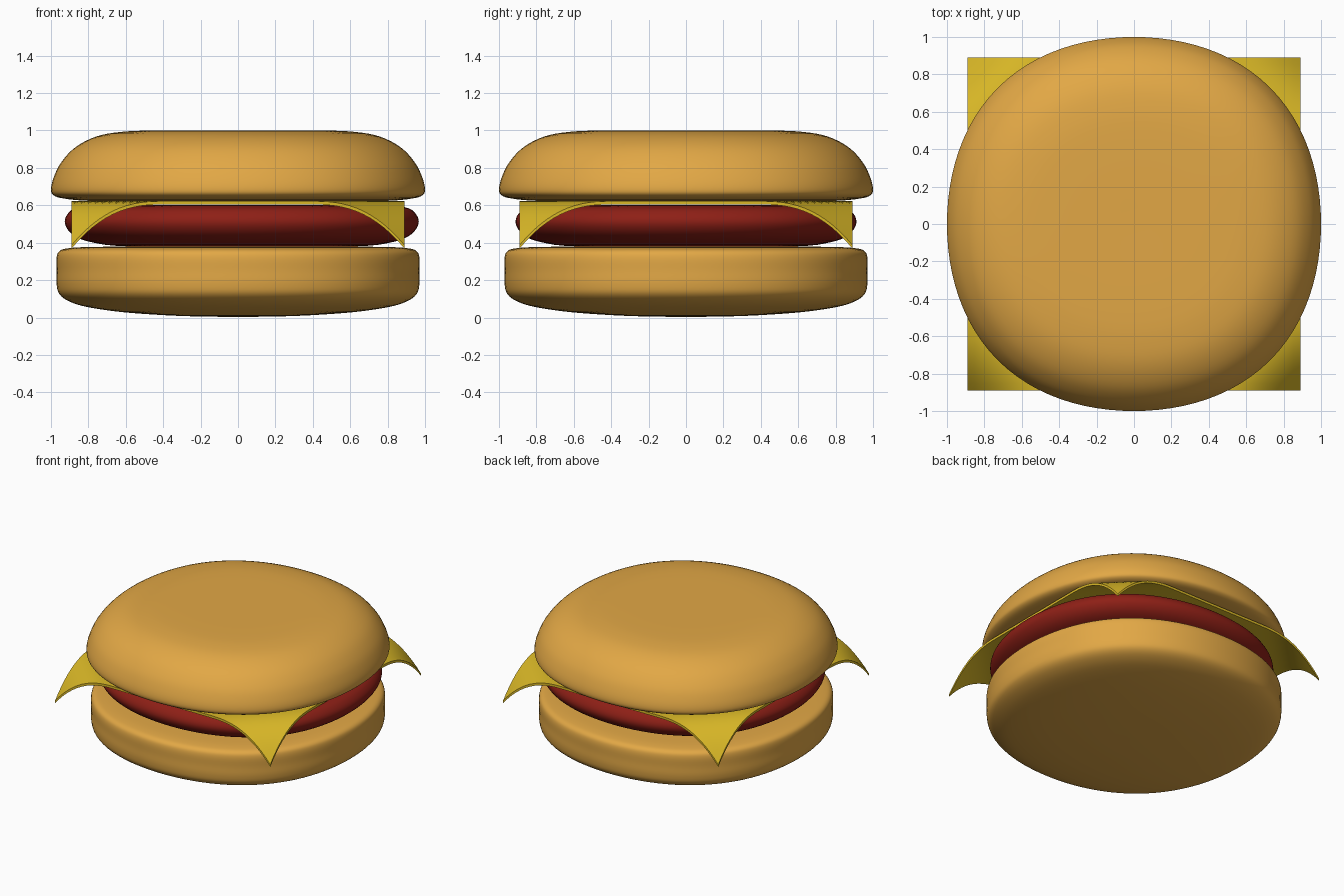
import bpy, bmesh
from math import cos, sin, tau
from mathutils import Vector

if "Cube" in bpy.data.objects:
    bpy.data.objects.remove(bpy.data.objects["Cube"])


def material(name, rgb):
    m = bpy.data.materials.new(name)
    m.diffuse_color = (*rgb, 1)
    m.use_nodes = True
    m.node_tree.nodes["Principled BSDF"].inputs["Base Color"].default_value = m.diffuse_color
    return m


def finish(name, bm, mat):
    bmesh.ops.recalc_face_normals(bm, faces=bm.faces)
    me = bpy.data.meshes.new(name)
    bm.to_mesh(me)
    bm.free()
    ob = bpy.data.objects.new(name, me)
    bpy.context.collection.objects.link(ob)
    me.materials.append(mat)
    me.shade_smooth()
    return ob


def smooth_profile(pts, steps=4):
    # Catmull-Rom curve through the profile points
    p = [Vector(q) for q in pts]
    p = [p[0]] + p + [p[-1]]
    out = []
    for a, b, c, d in zip(p, p[1:], p[2:], p[3:]):
        for i in range(steps):
            t = i / steps
            out.append(0.5 * (2 * b + (c - a) * t + (2 * a - 5 * b + 4 * c - d) * t * t
                              + (3 * b - a - 3 * c + d) * t ** 3))
    return out + [p[-1]]


def round_layer(name, pts, mat, sides=96, sy=1.0, x0=0.0):
    # Lathe with a slightly squared-off outline
    bm = bmesh.new()
    prof = smooth_profile(pts)
    rings = []
    for r, z in prof[1:-1]:
        ring = []
        for i in range(sides):
            a = tau * i / sides
            k = r * (1 + 0.015 * (1 - cos(4 * a)))
            ring.append(bm.verts.new((x0 + k * cos(a), sy * k * sin(a), z)))
        rings.append(ring)
    ends = [bm.verts.new((x0, 0, prof[i].y)) for i in (0, -1)]
    for i in range(sides):
        j = (i + 1) % sides
        for lo, hi in zip(rings, rings[1:]):
            bm.faces.new((lo[i], lo[j], hi[j], hi[i]))
        bm.faces.new((ends[0], rings[0][j], rings[0][i]))
        bm.faces.new((ends[1], rings[-1][i], rings[-1][j]))
    return finish(name, bm, mat)


bread = material("bread", (0.76, 0.39, 0.06))
meat = material("meat", (0.27, 0.014, 0.008))
cheese = material("cheese", (0.70, 0.48, 0.02))

# Buns
round_layer("bottom_bun", [(0, 0.003), (0.3, 0.008), (0.6, 0.027), (0.8, 0.055), (0.9, 0.085),
                           (0.955, 0.125), (0.97, 0.18), (0.97, 0.25), (0.97, 0.32), (0.955, 0.355),
                           (0.91, 0.37), (0.8, 0.377), (0.5, 0.38), (0, 0.38)], bread)
round_layer("top_bun", [(0, 0.617), (0.5, 0.618), (0.8, 0.624), (0.93, 0.636), (0.985, 0.653),
                        (1.0, 0.685), (0.985, 0.75), (0.945, 0.83), (0.87, 0.91), (0.76, 0.967),
                        (0.63, 0.992), (0.45, 1.0), (0, 1.0)], bread)

# Patty
round_layer("patty", [(0, 0.375), (0.6, 0.38), (0.8, 0.402), (0.9, 0.44), (0.945, 0.5),
                      (0.93, 0.555), (0.87, 0.59), (0.7, 0.6), (0, 0.6)], meat, sy=0.963, x0=0.02)

# Cheese slice with drooping corners
bm = bmesh.new()
bmesh.ops.create_grid(bm, x_segments=48, y_segments=48, size=0.89)
layers = [bm.verts[:]]
copy = bmesh.ops.duplicate(bm, geom=bm.verts[:] + bm.edges[:] + bm.faces[:])
layers.append([g for g in copy["geom"] if isinstance(g, bmesh.types.BMVert)])
for verts, top in zip(layers, (0.622, 0.604)):
    for v in verts:
        d = max(0, abs(v.co.x) + abs(v.co.y) - 1.29)
        v.co.z = top - 0.235 * (d / 0.49) ** 2.5
bmesh.ops.bridge_loops(bm, edges=[e for e in bm.edges if e.is_boundary])
slice_ob = finish("cheese_slice", bm, cheese)
bpy.context.view_layer.objects.active = slice_ob
slice_ob.select_set(True)
bpy.ops.object.shade_smooth_by_angle()
